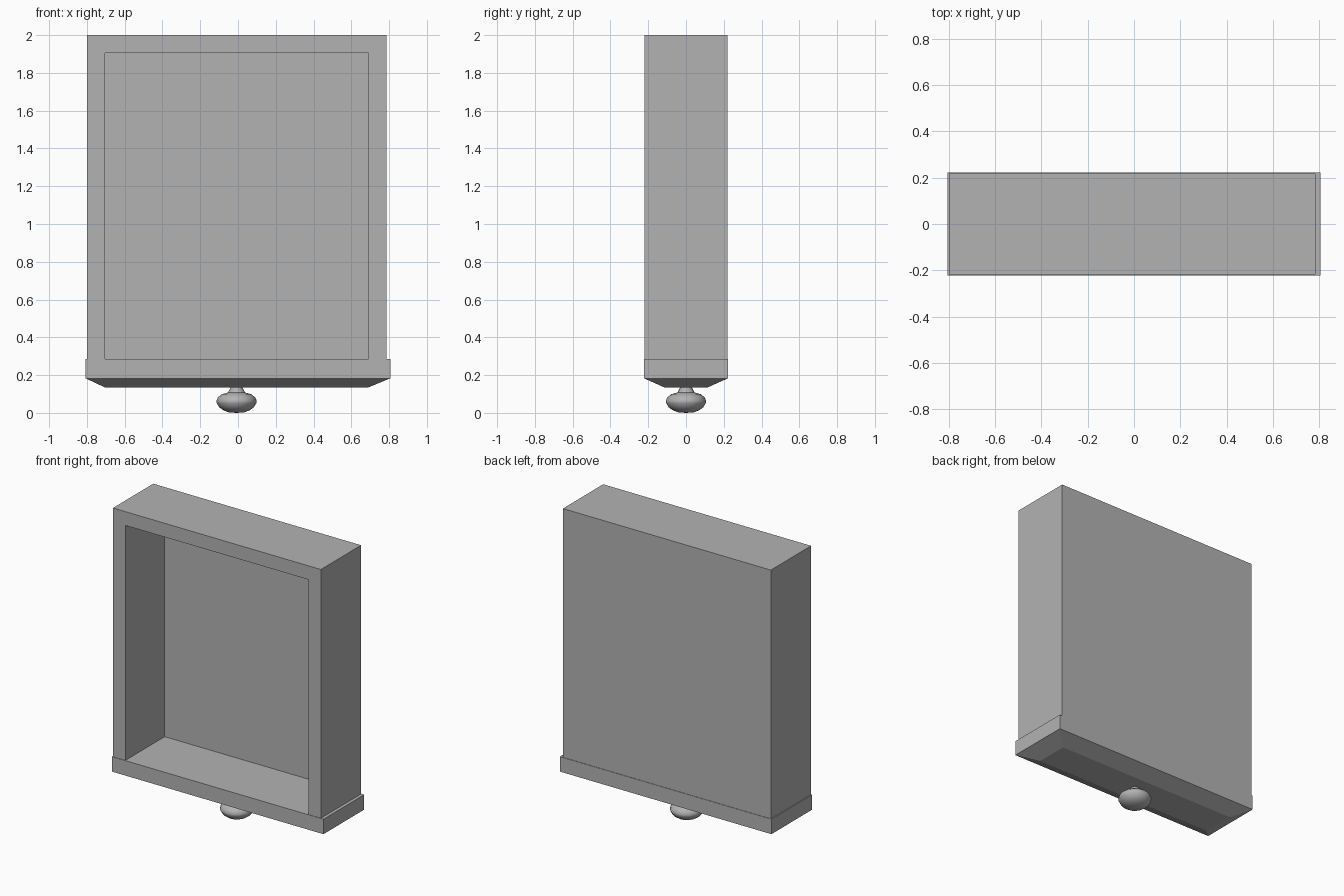
import bpy, bmesh, math

if "Cube" in bpy.data.objects:
    bpy.data.objects.remove(bpy.data.objects["Cube"])

grey = bpy.data.materials.new("plain grey")
grey.diffuse_color = (0.45, 0.45, 0.45, 1)
grey.use_nodes = True
grey.node_tree.nodes["Principled BSDF"].inputs["Base Color"].default_value = grey.diffuse_color


def make_object(name, bm):
    bmesh.ops.recalc_face_normals(bm, faces=bm.faces)
    mesh = bpy.data.meshes.new(name)
    bm.to_mesh(mesh)
    bm.free()
    mesh.materials.append(grey)
    obj = bpy.data.objects.new(name, mesh)
    bpy.context.collection.objects.link(obj)
    return obj


def box(x0, x1, y0, y1, z0, z1):
    bm = bmesh.new()
    bmesh.ops.create_cube(bm, size=1)
    for v in bm.verts:
        v.co = (x1 if v.co.x > 0 else x0,
                y1 if v.co.y > 0 else y0,
                z1 if v.co.z > 0 else z0)
    return bm


def face_towards(bm, axis):
    """Face lying furthest along the negative axis."""
    return min(bm.faces, key=lambda f: f.calc_center_median()[axis])


# Drawer tray, standing on its front panel and open towards -y
bm = box(-0.80, 0.785, -0.219, 0.219, 0.20, 2.0)
opening = face_towards(bm, 1)
bmesh.ops.inset_individual(bm, faces=[opening], thickness=0.05)
mid = opening.calc_center_median()
for v in opening.verts:
    v.co.x = 0.69 if v.co.x > mid.x else -0.705
    v.co.z = 1.905 if v.co.z > mid.z else 0.284
floor = bmesh.ops.extrude_discrete_faces(bm, faces=[opening])["faces"][0]
for v in floor.verts:
    v.co.y = 0.209
make_object("drawer_tray", bm)

# Front panel with a wide chamfer around its outer face
bm = box(-0.807, 0.807, -0.222, 0.222, 0.183, 0.286)
face = face_towards(bm, 2)
bmesh.ops.inset_individual(bm, faces=[face], thickness=0.05)
for v in face.verts:
    v.co = (0.69 if v.co.x > 0 else -0.705,
            0.115 if v.co.y > 0 else -0.115, 0.135)
make_object("front_panel", bm)

# Turned knob: flared stem and flattened round head
profile = [(0, 0.15), (0.032, 0.15), (0.032, 0.133), (0.045, 0.108),
           (0.078, 0.099), (0.099, 0.082), (0.107, 0.063), (0.105, 0.052),
           (0.092, 0.030), (0.070, 0.014), (0.042, 0.003), (0, 0)]
bm = bmesh.new()
verts = [bm.verts.new((r, 0, z)) for r, z in profile]
edges = [bm.edges.new(pair) for pair in zip(verts, verts[1:])]
bmesh.ops.spin(bm, geom=verts + edges, cent=(0, 0, 0), axis=(0, 0, 1),
               angle=math.tau, steps=16)
bmesh.ops.remove_doubles(bm, verts=bm.verts, dist=0.0005)
bmesh.ops.translate(bm, verts=bm.verts, vec=(-0.0075, 0, 0))
knob = make_object("knob", bm)
bpy.context.view_layer.objects.active = knob
knob.select_set(True)
bpy.ops.object.shade_smooth_by_angle(angle=math.radians(35))
